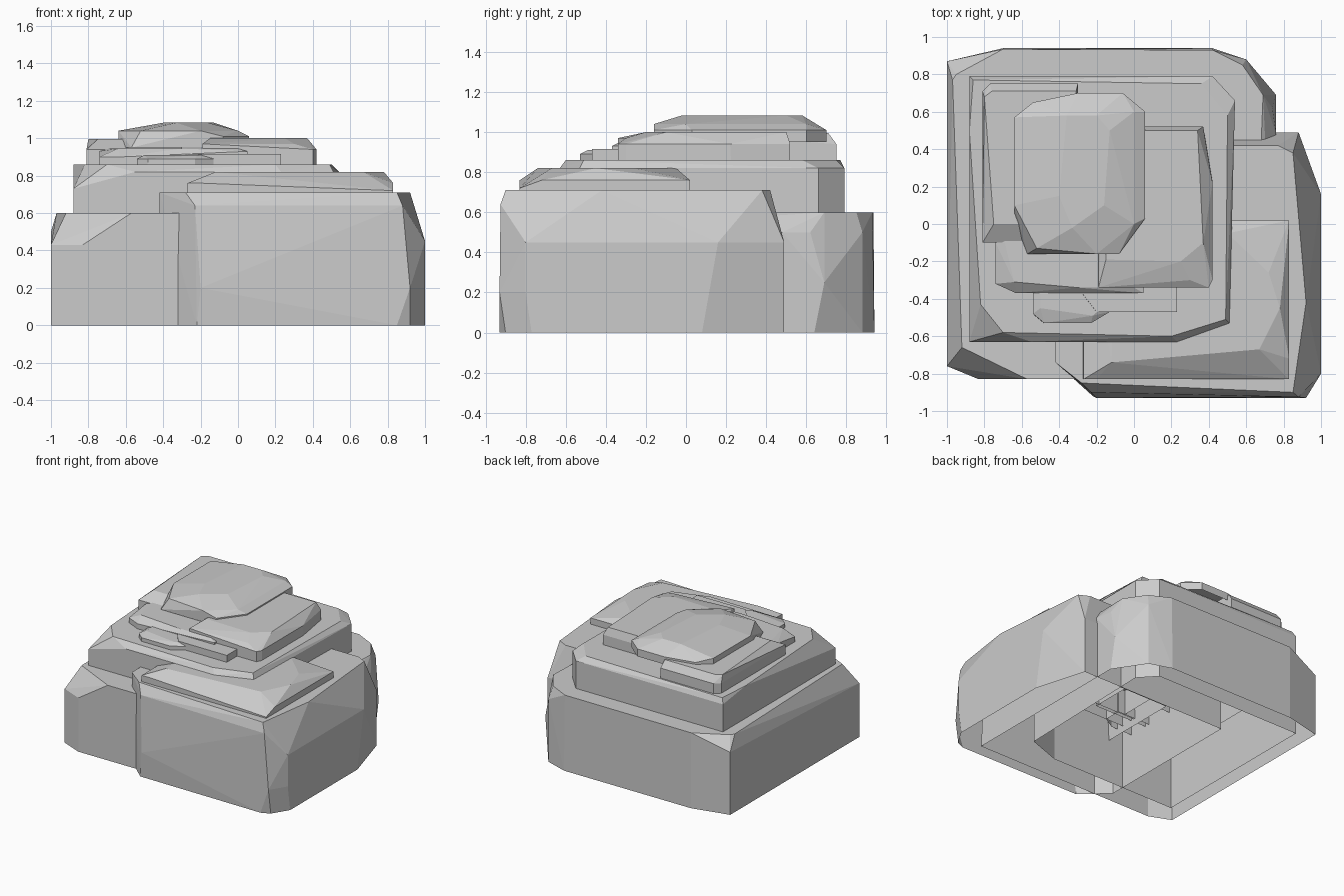
import bpy, bmesh, math


def rock(name, *rings):
    """Convex faceted boulder from rings (height, outline); open underneath."""
    bm = bmesh.new()
    for z, outline in rings:
        for x, y in outline:
            bm.verts.new((x, y, z))
    res = bmesh.ops.convex_hull(bm, input=bm.verts[:])
    junk = {v for v in res["geom_interior"] + res["geom_unused"]
            if isinstance(v, bmesh.types.BMVert)}
    bmesh.ops.delete(bm, geom=list(junk), context='VERTS')
    bmesh.ops.recalc_face_normals(bm, faces=bm.faces[:])
    z0 = min(r[0] for r in rings)
    under = [f for f in bm.faces if all(abs(v.co.z - z0) < 1e-4 for v in f.verts)]
    bmesh.ops.delete(bm, geom=under, context='FACES')
    bmesh.ops.dissolve_limit(bm, angle_limit=math.radians(2),
                             verts=bm.verts[:], edges=bm.edges[:])
    me = bpy.data.meshes.new(name)
    bm.to_mesh(me)
    bm.free()
    ob = bpy.data.objects.new(name, me)
    bpy.context.collection.objects.link(ob)
    return ob


# Large base boulder at the back left
rock("base_rock_left",
     (0, [(-1, -.76), (-.83, -.83), (.76, -.83), (.76, .64), (.6, .88),
          (.42, .94), (-.7, .94), (-1, .87)]),
     (.25, [(.76, .69)]),
     (.43, [(-1, -.76), (-.83, -.83)]),
     (.5, [(-1, .87), (.76, -.8), (.76, .48), (.74, .62), (.6, .88)]),
     (.6, [(-.92, -.66), (-.57, -.83), (.6, -.83), (.68, .44), (.69, .69),
           (.58, .85), (.42, .93), (.25, .935), (-.7, .935), (-.95, .8), (-.97, .77)]))

# Large base boulder at the front right
rock("base_rock_right",
     (0, [(-.42, -.74), (-.22, -.92), (.85, -.93), (.92, -.9), (1, -.77),
          (1, .08), (.88, .49), (-.42, .49)]),
     (.2, [(-.2, -.93), (.92, -.93), (1, -.8)]),
     (.45, [(1, -.8), (1, -.34), (1, .16), (.88, .49), (-.42, .49)]),
     (.64, [(.88, -.925), (-.23, -.9)]),
     (.71, [(-.42, -.74), (-.28, -.85), (.85, -.9), (.92, -.42),
            (.85, .38), (.77, .42), (-.42, .42)]))

# Broad middle ledge
rock("middle_ledge",
     (0, [(-.88, -.63), (.23, -.63), (.51, -.53), (.54, .66), (.42, .79), (-.88, .79)]),
     (.73, [(-.88, -.63)]),
     (.82, [(-.55, -.63), (.23, -.63), (.51, -.53), (.54, .66), (.42, .79), (-.88, .79)]),
     (.86, [(-.88, .5), (-.82, -.43), (-.7, -.58), (.2, -.6), (.49, -.51),
            (.5, .58), (.36, .75), (-.86, .77)]))

# Low slab on the right boulder
rock("right_slab",
     (.35, [(-.29, -.83), (.83, -.83), (.83, .02), (-.29, .02)]),
     (.72, [(.83, -.83)]),
     (.76, [(-.27, -.83), (-.2, -.83), (.83, -.72), (.83, .02), (-.27, .02)]),
     (.82, [(-.12, -.74), (.67, -.67), (.78, -.45), (.72, -.26), (.5, -.05), (-.1, -.05)]))

# Upper left ledge
rock("upper_left_ledge",
     (.4, [(-.81, -.1), (-.3, -.1), (-.3, .75), (-.77, .75), (-.81, .71)]),
     (.94, [(-.81, -.1), (-.3, -.1), (-.3, .75), (-.77, .75), (-.81, .71)]),
     (.995, [(-.75, .0), (-.3, .0), (-.31, .71), (-.76, .71), (-.8, .68)]))

# Upper right ledge
rock("upper_right_ledge",
     (.4, [(-.19, -.34), (.4, -.34), (.42, -.3), (.42, .25), (.37, .52), (-.19, .52)]),
     (.94, [(.42, -.3), (.42, .22), (.37, .52), (-.19, .52), (.1, -.34), (.4, -.34)]),
     (.97, [(-.19, -.34), (.3, -.3)]),
     (1.0, [(-.15, -.19), (.25, -.2), (.37, -.1), (.31, .25), (.34, .5), (-.15, .5)]))

# Cap stone
rock("cap_rock",
     (.95, [(-.64, .02), (-.57, -.16), (-.08, -.16), (.06, .03), (.06, .6),
            (-.06, .7), (-.3, .7), (-.54, .65), (-.64, .57)]),
     (1.01, [(.06, .03), (.06, .6), (-.06, .7), (-.3, .7), (-.54, .65), (-.08, -.16)]),
     (1.04, [(-.64, .1), (-.64, .57), (-.52, -.13), (-.2, -.16), (.0, .0), (.0, .6)]),
     (1.083, [(-.4, .15), (-.33, -.02), (-.16, .1), (-.13, .5), (-.2, .58), (-.36, .58)]))

# Small broken steps at the front
rock("front_step",
     (.4, [(-.74, .1), (-.74, -.32), (-.63, -.37), (.05, -.37), (.05, .1)]),
     (.9, [(-.74, -.32), (-.63, -.37), (-.47, -.37)]),
     (.93, [(-.74, -.1), (.05, -.37), (.05, .1), (-.74, .1)]),
     (.945, [(-.69, -.1), (-.64, -.31), (-.3, -.34), (0, -.34), (0, .1), (-.69, .1)]))
rock("front_chip",
     (.4, [(-.54, -.5), (-.48, -.53), (-.23, -.53), (-.13, -.47), (-.13, -.33), (-.54, -.33)]),
     (.89, [(-.54, -.48), (-.48, -.53), (-.23, -.53), (-.13, -.47), (-.13, -.33), (-.54, -.33)]),
     (.91, [(-.5, -.45), (-.4, -.46), (-.22, -.49), (-.15, -.43), (-.15, -.34), (-.5, -.34)]))
rock("front_bar",
     (.4, [(-.3, -.47), (.23, -.47), (.23, -.34), (-.3, -.34)]),
     (.915, [(-.2, -.47), (.23, -.47), (.23, -.34), (-.3, -.34)]))
